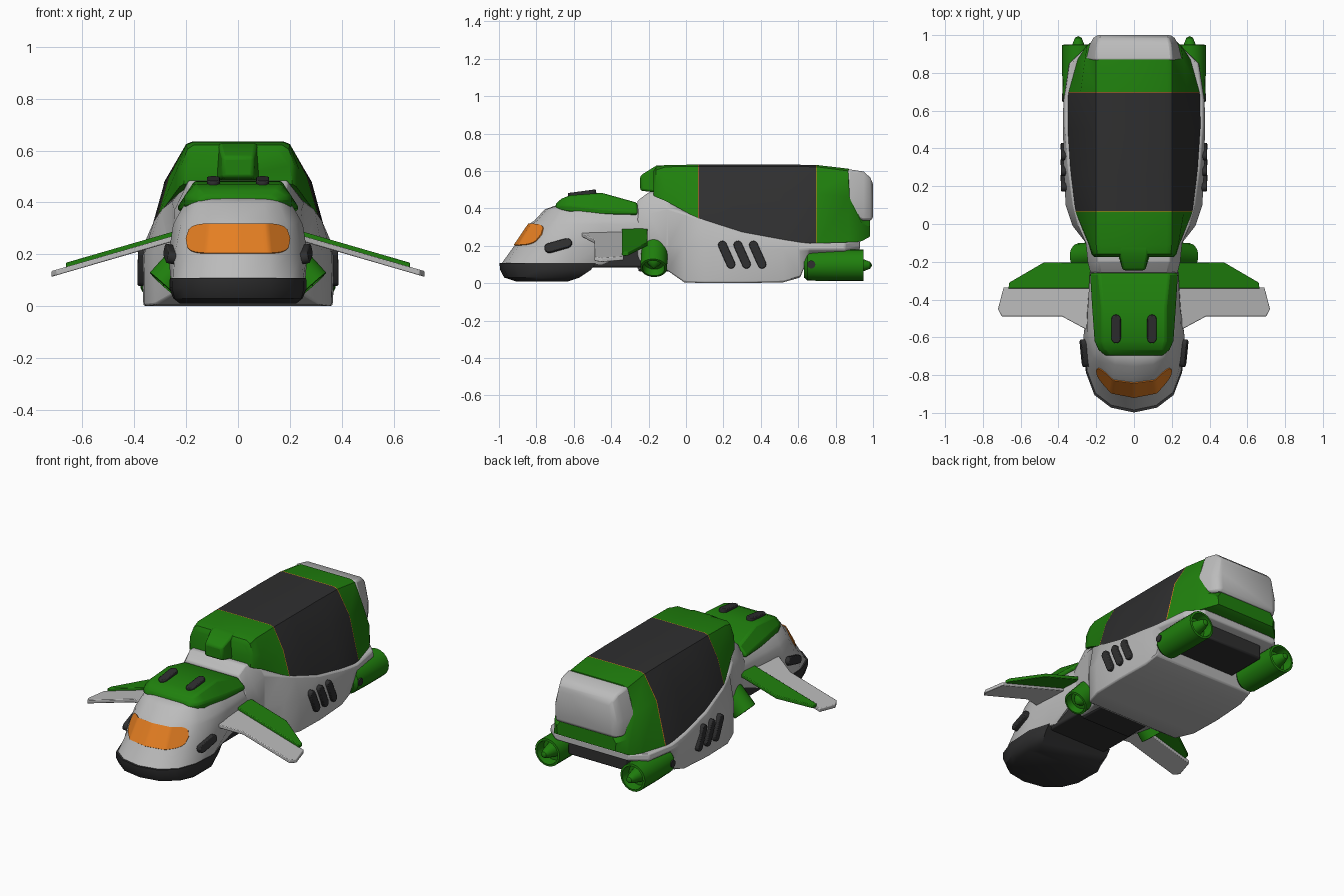
import bpy, bmesh, math
from mathutils import Vector


def material(name, rgb):
    m = bpy.data.materials.new(name)
    m.diffuse_color = (*rgb, 1)
    return m


GREY = material("light grey", (0.50, 0.50, 0.50))
GREEN = material("green", (0.014, 0.215, 0.004))
DARK = material("charcoal", (0.028, 0.028, 0.029))
ORANGE = material("orange", (0.78, 0.21, 0.016))


def build(name, rings, mats, rule=None, bevel=0.0, caps=True):
    """Skin a list of closed rings; the rule picks a material from the face centre."""
    bm = bmesh.new()
    vs = [[bm.verts.new(p) for p in r] for r in rings]
    n = len(rings[0])
    for a, b in zip(vs, vs[1:]):
        for i in range(n):
            j = (i + 1) % n
            bm.faces.new((a[i], a[j], b[j], b[i]))
    if caps:
        bm.faces.new(vs[0])
        bm.faces.new(vs[-1])
    bmesh.ops.remove_doubles(bm, verts=bm.verts, dist=1e-5)
    bmesh.ops.recalc_face_normals(bm, faces=bm.faces)
    for f in bm.faces:
        f.smooth = True
        if rule:
            f.material_index = rule(f.calc_center_median())
    me = bpy.data.meshes.new(name)
    bm.to_mesh(me)
    bm.free()
    for m in mats:
        me.materials.append(m)
    me.set_sharp_from_angle(angle=math.radians(38))
    ob = bpy.data.objects.new(name, me)
    bpy.context.collection.objects.link(ob)
    if bevel:
        mod = ob.modifiers.new("soft_edges", 'BEVEL')
        mod.width, mod.segments, mod.limit_method = bevel, 2, 'ANGLE'
        mod.angle_limit = math.radians(35)
    return ob


def sections(rows):
    """Rows of (y, x1, z1, x2, z2, ...): half cross-sections mirrored into rings."""
    rings = []
    for y, *v in rows:
        half = [(x, y, z) for x, z in zip(v[::2], v[1::2])]
        rings.append(half + [(-x, y, z) for x, y, z in reversed(half)])
    return rings


def plans(rows):
    """Rows of (z, x1, y1, ...): half plan outlines starting at x = 0, mirrored."""
    rings = []
    for z, *v in rows:
        half = [(x, y, z) for x, y in zip(v[::2], v[1::2])]
        rings.append(half + [(-x, y, z) for x, y, z in reversed(half) if x > 1e-6])
    return rings


def box(name, x, y0, y1, z0, z1, mat, bevel=0.01):
    build(name, sections([(y, x, z0, x, z1) for y in (y0, y1)]), [mat], bevel=bevel)


def lathe(name, profile, origin, axis, mat, n=20):
    """Revolve (radius, distance) points around an axis."""
    q = Vector((0, 0, 1)).rotation_difference(Vector(axis).normalized())
    rings = [[Vector(origin) + q @ Vector((r * math.cos(k * math.tau / n),
              r * math.sin(k * math.tau / n), t)) for k in range(n)] for r, t in profile]
    build(name, rings, [mat], caps=False)


def slot(name, p, q, width, normal, thick=0.04):
    """Raised rounded bar between two points."""
    p, q, nrm = Vector(p), Vector(q), Vector(normal).normalized()
    u = (q - p).normalized()
    nrm = (nrm - u * nrm.dot(u)).normalized()
    v, r = nrm.cross(u), width / 2
    ring = []
    for c, s in ((q - u * r, 1), (p + u * r, -1)):
        for k in range(7):
            a = math.pi * (k / 6 - 0.5)
            ring.append(c + s * r * (u * math.cos(a) + v * math.sin(a)))
    build(name, [[w + nrm * d for w in ring] for d in (-thick / 2, thick / 2)],
          [DARK], bevel=0.005)


# cargo hull with swept upper edge and rear lip
build("cargo_hull", sections([
    (-0.26, 0.18, 0.075, 0.225, 0.22, 0.23, 0.34, 0.18, 0.44),
    (-0.20, 0.19, 0.072, 0.24, 0.20, 0.245, 0.37, 0.19, 0.485),
    (-0.10, 0.21, 0.068, 0.255, 0.20, 0.255, 0.40, 0.19, 0.485),
    (-0.01, 0.32, 0.005, 0.325, 0.21, 0.295, 0.375, 0.20, 0.42),
    (0.10, 0.36, 0.0, 0.362, 0.20, 0.322, 0.335, 0.20, 0.38),
    (0.30, 0.365, 0.0, 0.372, 0.19, 0.350, 0.272, 0.20, 0.30),
    (0.52, 0.355, 0.005, 0.376, 0.18, 0.366, 0.232, 0.20, 0.25),
    (0.61, 0.345, 0.03, 0.376, 0.18, 0.366, 0.218, 0.20, 0.23),
    (0.66, 0.335, 0.15, 0.374, 0.18, 0.366, 0.213, 0.20, 0.22),
    (0.85, 0.325, 0.165, 0.345, 0.18, 0.340, 0.218, 0.20, 0.22),
    (0.93, 0.24, 0.18, 0.26, 0.19, 0.255, 0.222, 0.20, 0.225)]), [GREY], bevel=0.008)


# cargo canopy: green ends, charcoal middle, thin orange seams
def canopy_rule(c):
    if 0.065 < c.y < 0.068 or 0.695 < c.y < 0.699:
        return 2
    return 1 if 0.068 < c.y < 0.695 else 0


build("cargo_canopy", sections([
    (-0.175, 0.21, 0.47, 0.20, 0.54, 0.17, 0.59, 0.15, 0.60),
    (-0.16, 0.225, 0.46, 0.22, 0.54, 0.195, 0.605, 0.17, 0.622),
    (-0.11, 0.24, 0.44, 0.235, 0.53, 0.20, 0.622, 0.175, 0.632),
    (0.065, 0.310, 0.345, 0.265, 0.50, 0.20, 0.625, 0.175, 0.634),
    (0.068, 0.311, 0.344, 0.266, 0.50, 0.20, 0.625, 0.175, 0.634),
    (0.25, 0.335, 0.28, 0.276, 0.49, 0.20, 0.625, 0.175, 0.635),
    (0.50, 0.354, 0.225, 0.283, 0.48, 0.20, 0.625, 0.175, 0.635),
    (0.695, 0.350, 0.205, 0.284, 0.48, 0.20, 0.622, 0.175, 0.632),
    (0.699, 0.348, 0.205, 0.283, 0.48, 0.20, 0.622, 0.175, 0.632),
    (0.87, 0.30, 0.213, 0.26, 0.46, 0.20, 0.60, 0.175, 0.612),
    (0.94, 0.255, 0.225, 0.25, 0.32, 0.20, 0.345, 0.17, 0.35),
    (0.985, 0.20, 0.25, 0.205, 0.30, 0.18, 0.335, 0.17, 0.34)]),
    [GREEN, DARK, ORANGE], canopy_rule)
build("canopy_front_latch", sections([(-0.245, 0.06, 0.495, 0.06, 0.575),
                                      (-0.16, 0.085, 0.485, 0.075, 0.628),
                                      (-0.10, 0.085, 0.485, 0.075, 0.630)]), [GREEN], bevel=0.012)

# rounded rear door
build("rear_door", sections([
    (0.865, 0.25, 0.36, 0.255, 0.46, 0.205, 0.61),
    (0.95, 0.228, 0.335, 0.235, 0.44, 0.195, 0.597),
    (0.985, 0.21, 0.335, 0.215, 0.43, 0.185, 0.565),
    (1.0, 0.19, 0.345, 0.195, 0.42, 0.165, 0.53)]), [GREY], bevel=0.012)

# cockpit: stacked plan outlines
cockpit = plans([
    (0.10, 0, -0.99, 0.12, -0.965, 0.205, -0.90, 0.25, -0.78, 0.26, -0.62, 0.22, -0.49, 0.20, -0.45),
    (0.20, 0, -0.918, 0.12, -0.895, 0.20, -0.81, 0.245, -0.74, 0.268, -0.60, 0.25, -0.45, 0.23, -0.20),
    (0.315, 0, -0.84, 0.11, -0.825, 0.19, -0.745, 0.22, -0.70, 0.25, -0.58, 0.245, -0.45, 0.23, -0.20),
    (0.335, 0, -0.81, 0.11, -0.795, 0.182, -0.73, 0.212, -0.69, 0.24, -0.58, 0.238, -0.45, 0.225, -0.20),
    (0.395, 0, -0.755, 0.10, -0.745, 0.160, -0.71, 0.185, -0.66, 0.205, -0.58, 0.205, -0.45, 0.205, -0.20),
    (0.414, 0, -0.70, 0.10, -0.695, 0.145, -0.68, 0.165, -0.64, 0.18, -0.58, 0.18, -0.45, 0.18, -0.20)])
build("cockpit", cockpit, [GREY])

# windscreen: thin rounded plate following the cockpit front
low, high = cockpit[1], cockpit[2]
strips = []
for k in range(-20, 21):
    t = abs(k) / 10 * 1.03
    i = min(int(t), 1)
    reach = 0.056 * max(0.0, 1 - (abs(k) / 20) ** 6) ** 0.4
    edge = []
    for z in (0.258 - reach, 0.260 + reach):
        a, b = (Vector(r[i]).lerp(Vector(r[i + 1]), t - i) for r in (low, high))
        p = a.lerp(b, (z - 0.2) / 0.115)
        edge.append(Vector((math.copysign(p.x, k), p.y, p.z)))
    off = Vector((0.002 * k / 20, -0.004, 0.003))
    strips.append([edge[0] - off, edge[0] + off, edge[1] + off, edge[1] - off])
build("windscreen", strips, [ORANGE])

# charcoal chin, belly and rear bay
build("chin", plans([
    (0.010, 0, -0.91, 0.11, -0.89, 0.19, -0.84, 0.225, -0.76, 0.225, -0.66, 0.17, -0.63),
    (0.030, 0, -0.972, 0.12, -0.95, 0.205, -0.885, 0.245, -0.78, 0.25, -0.62, 0.20, -0.57),
    (0.070, 0, -0.993, 0.122, -0.97, 0.21, -0.905, 0.255, -0.785, 0.265, -0.61, 0.225, -0.51),
    (0.108, 0, -0.998, 0.122, -0.972, 0.21, -0.905, 0.253, -0.785, 0.263, -0.61, 0.225, -0.48)]), [DARK])
box("belly", 0.20, -0.55, -0.20, 0.085, 0.23, DARK)
box("belly_rear", 0.17, -0.255, 0.02, 0.062, 0.20, DARK)
box("rear_bay", 0.20, 0.58, 0.88, 0.085, 0.20, DARK)

# green cockpit roof
build("cockpit_roof", sections([
    (-0.697, 0.15, 0.395, 0.15, 0.415, 0.12, 0.425),
    (-0.665, 0.185, 0.385, 0.19, 0.42, 0.155, 0.452),
    (-0.62, 0.205, 0.38, 0.21, 0.42, 0.168, 0.470),
    (-0.45, 0.218, 0.365, 0.222, 0.40, 0.168, 0.483),
    (-0.26, 0.23, 0.365, 0.235, 0.385, 0.185, 0.43)]), [GREEN], bevel=0.010)


def wing(name, outline, s, lift, mat):
    """Thin drooping plate from a plan outline."""
    build(name, [[(s * x, y, 0.268 - 0.29 * (x - 0.25) + lift + d) for x, y in outline]
                 for d in (-0.011, 0.011)], [mat], bevel=0.004)


for s, side in ((-1, "left"), (1, "right")):
    # two-tone wings
    wing(side + "_wing_front", [(0.22, -0.335), (0.69, -0.335), (0.72, -0.45), (0.70, -0.49),
                                (0.38, -0.49), (0.25, -0.56), (0.22, -0.57)], s, -0.008, GREY)
    wing(side + "_wing_rear", [(0.22, -0.205), (0.48, -0.205), (0.66, -0.31), (0.665, -0.342),
                               (0.22, -0.342)], s, 0.008, GREEN)
    # rear engine with blunt spike, and its side bolt
    lathe(side + "_engine", [(0, 0), (0.065, 0), (0.082, 0.02), (0.085, 0.16),
                             (0.085, 0.318), (0.072, 0.32), (0.066, 0.26), (0.045, 0.26),
                             (0.030, 0.325), (0.018, 0.355), (0, 0.365)],
          (s * 0.295, 0.63, 0.096), (0, 1, 0), GREEN)
    lathe(side + "_engine_bolt", [(0, 0), (0.022, 0), (0.022, 0.022), (0, 0.022)],
          (s * 0.36, 0.67, 0.1), (s, 0, 0), DARK, 12)
    # tilted front thruster
    lathe(side + "_thruster", [(0, 0), (0.072, 0), (0.072, 0.16), (0.060, 0.162), (0.054, 0.12),
                               (0.035, 0.12), (0, 0.165)],
          (s * 0.18, -0.165, 0.20), (s * 0.65, -0.05, -0.72), GREEN)
    # vents on hull, cockpit side and roof
    for k in range(3):
        y = 0.185 + 0.083 * k
        slot(f"{side}_hull_vent_{k + 1}", (s * 0.366, y, 0.225), (s * 0.368, y + 0.065, 0.08),
             0.046, (s, 0, 0))
    slot(side + "_cockpit_vent", (s * 0.252, -0.755, 0.18), (s * 0.266, -0.61, 0.22),
         0.05, (s, -0.15, 0.2))
    slot(side + "_roof_vent", (s * 0.095, -0.63, 0.467), (s * 0.095, -0.48, 0.487),
         0.05, (0, 0, 1), 0.03)
